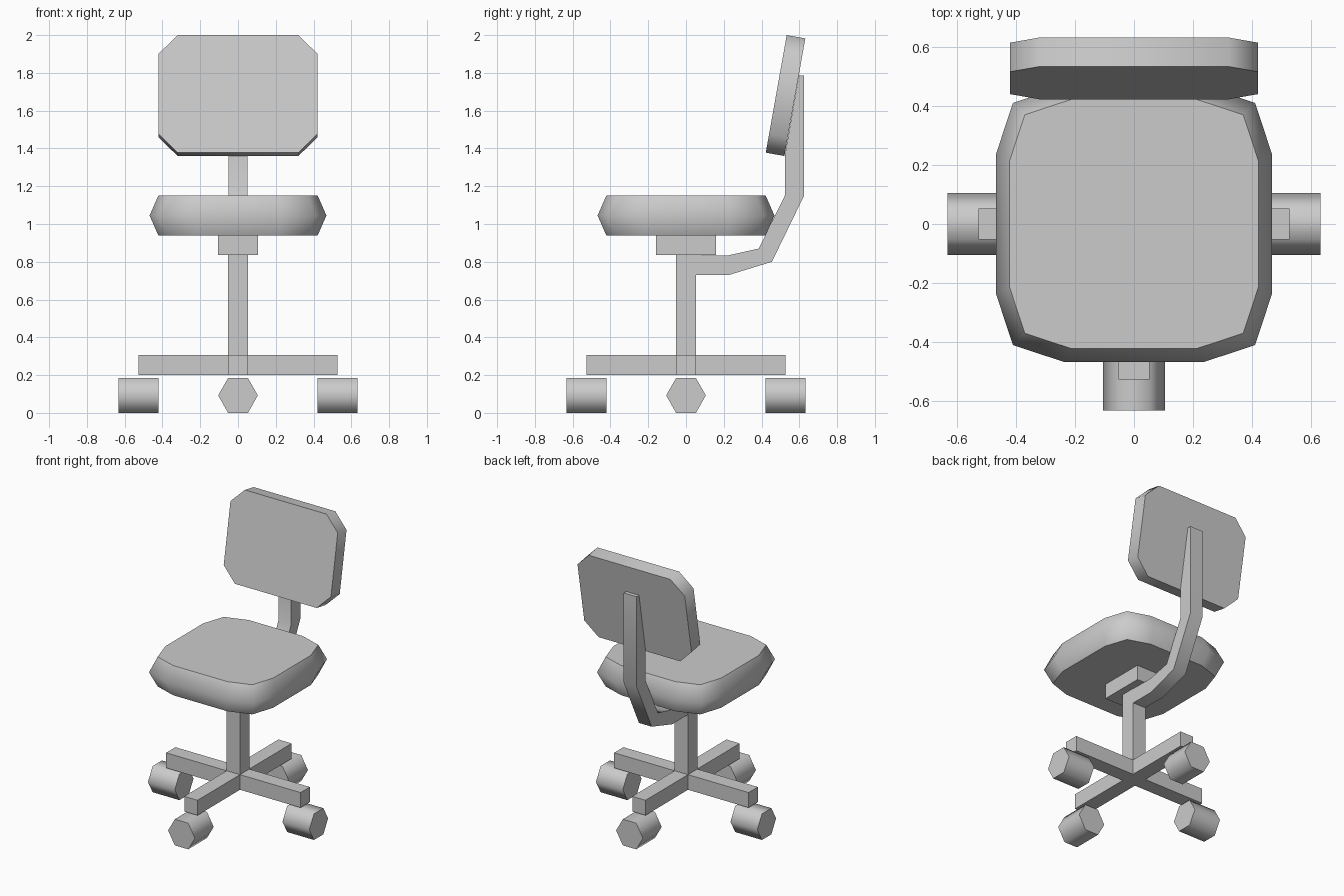
import bpy, bmesh
from math import radians, pi
from mathutils import Matrix

if "Cube" in bpy.data.objects:
    bpy.data.objects.remove(bpy.data.objects["Cube"])


def finish(name, bm, matrix=None):
    """Turn a bmesh into a named object with angle-limited smoothing."""
    if matrix:
        bm.transform(matrix)
    bmesh.ops.recalc_face_normals(bm, faces=bm.faces)
    mesh = bpy.data.meshes.new(name)
    bm.to_mesh(mesh)
    bm.free()
    obj = bpy.data.objects.new(name, mesh)
    bpy.context.collection.objects.link(obj)
    bpy.ops.object.select_all(action='DESELECT')
    obj.select_set(True)
    bpy.context.view_layer.objects.active = obj
    bpy.ops.object.shade_smooth_by_angle(angle=radians(62))
    return obj


def loft(name, rings, matrix=None):
    """Skin a stack of equal-length closed rings and cap both ends."""
    bm = bmesh.new()
    loops = [[bm.verts.new(p) for p in ring] for ring in rings]
    for a, b in zip(loops, loops[1:]):
        for i in range(len(a)):
            j = (i + 1) % len(a)
            bm.faces.new((a[i], a[j], b[j], b[i]))
    bm.faces.new(loops[0])
    bm.faces.new(loops[-1])
    return finish(name, bm, matrix)


def box(name, x0, x1, y0, y1, z0, z1, matrix=None):
    ring = [(x0, y0), (x1, y0), (x1, y1), (x0, y1)]
    return loft(name, [[(x, y, z) for x, y in ring] for z in (z0, z1)], matrix)


def four_way(corner):
    """Repeat one corner's points around the z axis."""
    pts = []
    for _ in range(4):
        pts += corner
        corner = [(-y, x) for x, y in corner]
    return pts


# Seat cushion: rounded square, widest at mid height
wide = four_way([(0.468, 0.235), (0.41, 0.41), (0.235, 0.468)])
narrow = four_way([(0.422, 0.212), (0.37, 0.37), (0.212, 0.422)])
loft("seat", [[(x, y, z) for x, y in outline] for outline, z in
              ((narrow, 0.94), (wide, 1.045), (narrow, 1.15))])

# Backrest: chamfered slab leaning back
w, h, c, t = 0.42, 0.316, 0.10, 0.05
outline = [(w, -h + c), (w, h - c), (w - c, h), (-w + c, h),
           (-w, h - c), (-w, -h + c), (-w + c, -h), (w - c, -h)]
lean = Matrix.Translation((0, 0.527, 1.68)) @ Matrix.Rotation(radians(-10.1), 4, 'X')
loft("backrest", [[(x, y, z) for x, z in outline] for y in (-t, t)], lean)

# Bent bar carrying the backrest
profile = [(0.05, 0.73), (0.227, 0.73), (0.455, 0.80), (0.625, 1.15),
           (0.625, 1.785), (0.597, 1.785), (0.523, 1.36), (0.523, 1.15),
           (0.385, 0.87), (0.22, 0.833), (0.05, 0.835)]
loft("back_support", [[(x, y, z) for y, z in profile] for x in (-0.05, 0.05)])

# Plate under the seat and central column
box("seat_plate", -0.105, 0.105, -0.16, 0.16, 0.835, 0.94)
box("column", -0.052, 0.052, -0.052, 0.052, 0.2, 0.835)

# Four base legs, each with a six-sided caster
for i, side in enumerate(("right", "back", "left", "front")):
    turn = Matrix.Rotation(i * pi / 2, 4, 'Z')
    box(f"base_leg_{side}", 0.052, 0.527, -0.052, 0.052, 0.2, 0.307, turn)
    r, hz = 0.105, 0.0925
    hexagon = [(r, hz), (r / 2, 2 * hz), (-r / 2, 2 * hz),
               (-r, hz), (-r / 2, 0), (r / 2, 0)]
    loft(f"caster_{side}", [[(x, y, z) for y, z in hexagon]
                            for x in (0.422, 0.632)], turn)
